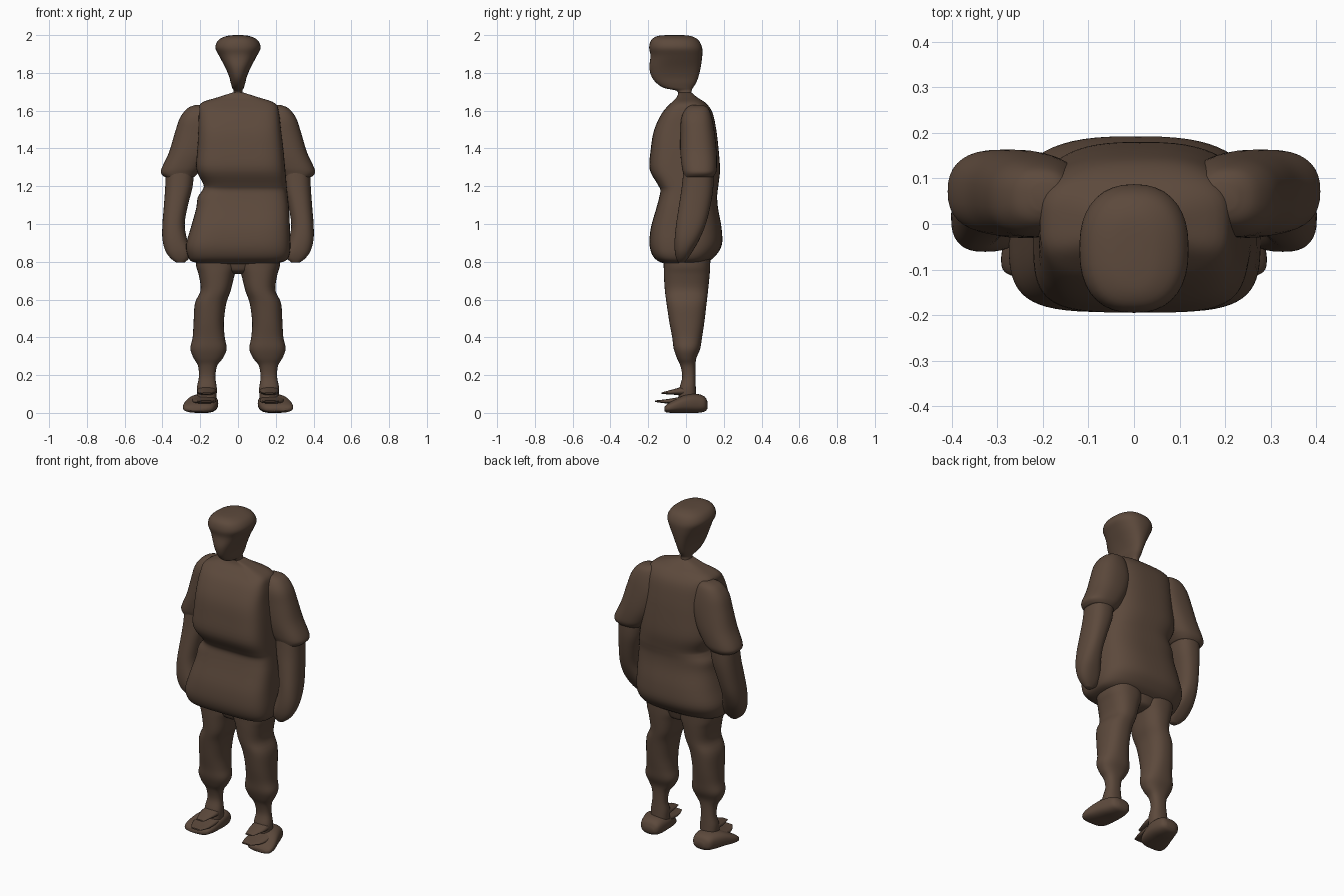
import bpy, bmesh, math

brown = bpy.data.materials.new("dark_brown")
brown.diffuse_color = (0.108, 0.067, 0.045, 1)


def smooth_rows(rows, steps):
    """Catmull-Rom interpolation between cross-section rows."""
    out = []
    for i in range(len(rows) - 1):
        a, b = rows[max(i - 1, 0)], rows[i]
        c, d = rows[i + 1], rows[min(i + 2, len(rows) - 1)]
        for s in range(steps):
            t = s / steps
            out.append([0.5 * (2 * q + (r - p) * t + (2 * p - 5 * q + 4 * r - w) * t * t
                               + (3 * q - p - 3 * r + w) * t ** 3)
                        for p, q, r, w in zip(a, b, c, d)])
    out.append(list(rows[-1]))
    return out


def loft(name, rows, power=2.2, front_power=None, side=1, axis="z", seg=36, steps=4):
    """Skin rounded sections; row = (position, x min, x max, other min, other max)."""
    bm = bmesh.new()
    rings = []
    for h, x0, x1, v0, v1 in smooth_rows(rows, steps):
        ring = []
        for k in range(seg):
            a = 2 * math.pi * k / seg
            c, s = math.cos(a), math.sin(a)
            e = 2 / (front_power if front_power and s < 0 else power)
            x = (x0 + x1) / 2 + (x1 - x0) / 2 * math.copysign(abs(c) ** e, c)
            v = (v0 + v1) / 2 + (v1 - v0) / 2 * math.copysign(abs(s) ** e, s)
            ring.append(bm.verts.new((side * x, v, h) if axis == "z" else (side * x, h, v)))
        rings.append(ring)
    for r, q in zip(rings, rings[1:]):
        for k in range(seg):
            n = (k + 1) % seg
            bm.faces.new((r[k], r[n], q[n], q[k]))
    bm.faces.new(rings[0])
    bm.faces.new(rings[-1])
    bmesh.ops.recalc_face_normals(bm, faces=bm.faces)
    mesh = bpy.data.meshes.new(name)
    bm.to_mesh(mesh)
    bm.free()
    ob = bpy.data.objects.new(name, mesh)
    bpy.context.collection.objects.link(ob)
    mesh.materials.append(brown)
    bpy.ops.object.select_all(action="DESELECT")
    ob.select_set(True)
    bpy.context.view_layer.objects.active = ob
    bpy.ops.object.shade_smooth_by_angle(angle=math.radians(50))
    return ob


# Wedge-shaped head tapering to a thin neck
loft("head", [
    (2.0, -0.02, 0.02, -0.10, -0.02), (1.995, -0.06, 0.06, -0.15, 0.025),
    (1.975, -0.102, 0.102, -0.183, 0.064), (1.935, -0.12, 0.12, -0.195, 0.085),
    (1.89, -0.10, 0.10, -0.188, 0.086), (1.83, -0.068, 0.068, -0.194, 0.078),
    (1.78, -0.047, 0.047, -0.182, 0.066), (1.745, -0.038, 0.038, -0.155, 0.052),
    (1.72, -0.03, 0.03, -0.115, 0.036), (1.705, -0.024, 0.024, -0.05, 0.03),
    (1.68, -0.033, 0.033, -0.042, 0.033), (1.64, -0.07, 0.07, -0.05, 0.05)], power=2.4)

# Baggy tunic: square chest, pinched waist and bulging hem
loft("tunic", [
    (1.695, -0.03, 0.03, -0.04, 0.03), (1.67, -0.11, 0.11, -0.05, 0.06),
    (1.64, -0.195, 0.195, -0.08, 0.105), (1.59, -0.207, 0.217, -0.125, 0.14),
    (1.5, -0.21, 0.228, -0.168, 0.16), (1.4, -0.215, 0.24, -0.186, 0.172),
    (1.29, -0.22, 0.25, -0.192, 0.18), (1.21, -0.183, 0.257, -0.15, 0.172),
    (1.18, -0.188, 0.26, -0.136, 0.168), (1.14, -0.213, 0.264, -0.142, 0.165),
    (1.08, -0.222, 0.27, -0.158, 0.17), (0.98, -0.25, 0.275, -0.186, 0.188),
    (0.89, -0.275, 0.278, -0.193, 0.19), (0.83, -0.265, 0.27, -0.175, 0.155),
    (0.80, -0.24, 0.24, -0.14, 0.115), (0.785, -0.15, 0.15, -0.09, 0.08)],
    power=2.8, front_power=4.2, seg=64)

# Seat of the trousers joining both legs
loft("trouser_seat", [
    (0.85, -0.18, 0.18, -0.12, 0.13), (0.78, -0.14, 0.14, -0.10, 0.11),
    (0.75, -0.09, 0.09, -0.085, 0.095), (0.735, -0.05, 0.05, -0.05, 0.05)])

for side, tag in ((-1, "left"), (1, "right")):
    # Short loose sleeve blending into the back, with a flared hem
    loft(tag + "_sleeve", [
        (1.63, 0.16, 0.225, 0.03, 0.09), (1.612, 0.14, 0.268, 0.0, 0.118),
        (1.56, 0.12, 0.308, -0.025, 0.138), (1.48, 0.11, 0.335, -0.03, 0.152),
        (1.38, 0.14, 0.365, -0.03, 0.162), (1.3, 0.185, 0.402, -0.022, 0.163),
        (1.27, 0.21, 0.408, -0.015, 0.158), (1.25, 0.23, 0.39, -0.01, 0.145)],
        power=2.4, side=side)
    # Forearm ending in a closed hand
    loft(tag + "_forearm", [
        (1.32, 0.23, 0.38, -0.01, 0.145), (1.2, 0.24, 0.385, -0.022, 0.145),
        (1.1, 0.265, 0.392, -0.037, 0.13), (1.0, 0.282, 0.4, -0.052, 0.105),
        (0.92, 0.27, 0.4, -0.06, 0.072), (0.86, 0.25, 0.385, -0.06, 0.038),
        (0.82, 0.258, 0.358, -0.052, 0.012), (0.795, 0.285, 0.325, -0.04, -0.01)],
        power=2.4, side=side)
    # Baggy trouser leg, gathered below the knee, and ankle
    loft(tag + "_leg", [
        (0.86, 0.0, 0.225, -0.12, 0.13), (0.78, 0.0, 0.222, -0.118, 0.128),
        (0.73, 0.018, 0.208, -0.117, 0.125), (0.65, 0.038, 0.198, -0.112, 0.117),
        (0.58, 0.062, 0.228, -0.103, 0.109), (0.48, 0.075, 0.235, -0.088, 0.097),
        (0.4, 0.07, 0.24, -0.073, 0.085), (0.34, 0.06, 0.252, -0.065, 0.075),
        (0.29, 0.08, 0.235, -0.048, 0.055), (0.25, 0.11, 0.212, -0.03, 0.05),
        (0.19, 0.12, 0.207, -0.02, 0.05), (0.13, 0.112, 0.218, -0.035, 0.052),
        (0.07, 0.115, 0.215, -0.04, 0.055)], power=2.4, side=side)
    # Flat-soled shoe turned slightly outwards
    loft(tag + "_shoe", [
        (0.115, 0.14, 0.20, 0.025, 0.055), (0.10, 0.118, 0.232, 0.008, 0.085),
        (0.06, 0.107, 0.25, 0.0, 0.10), (0.0, 0.105, 0.272, 0.0, 0.096),
        (-0.06, 0.115, 0.29, 0.0, 0.07), (-0.10, 0.135, 0.288, 0.002, 0.047),
        (-0.115, 0.17, 0.265, 0.01, 0.03)], power=2.6, side=side, axis="y")
    # Split toe layer and lifted tongue
    loft(tag + "_toe_flap", [
        (0.0, 0.115, 0.25, 0.05, 0.09), (-0.10, 0.12, 0.235, 0.05, 0.073),
        (-0.163, 0.14, 0.2, 0.058, 0.066)], power=2.8, side=side, axis="y", seg=20)
    loft(tag + "_shoe_tongue", [
        (0.02, 0.115, 0.215, 0.085, 0.15), (-0.05, 0.12, 0.215, 0.095, 0.13),
        (-0.13, 0.14, 0.19, 0.1, 0.108)], side=side, axis="y", seg=20)
